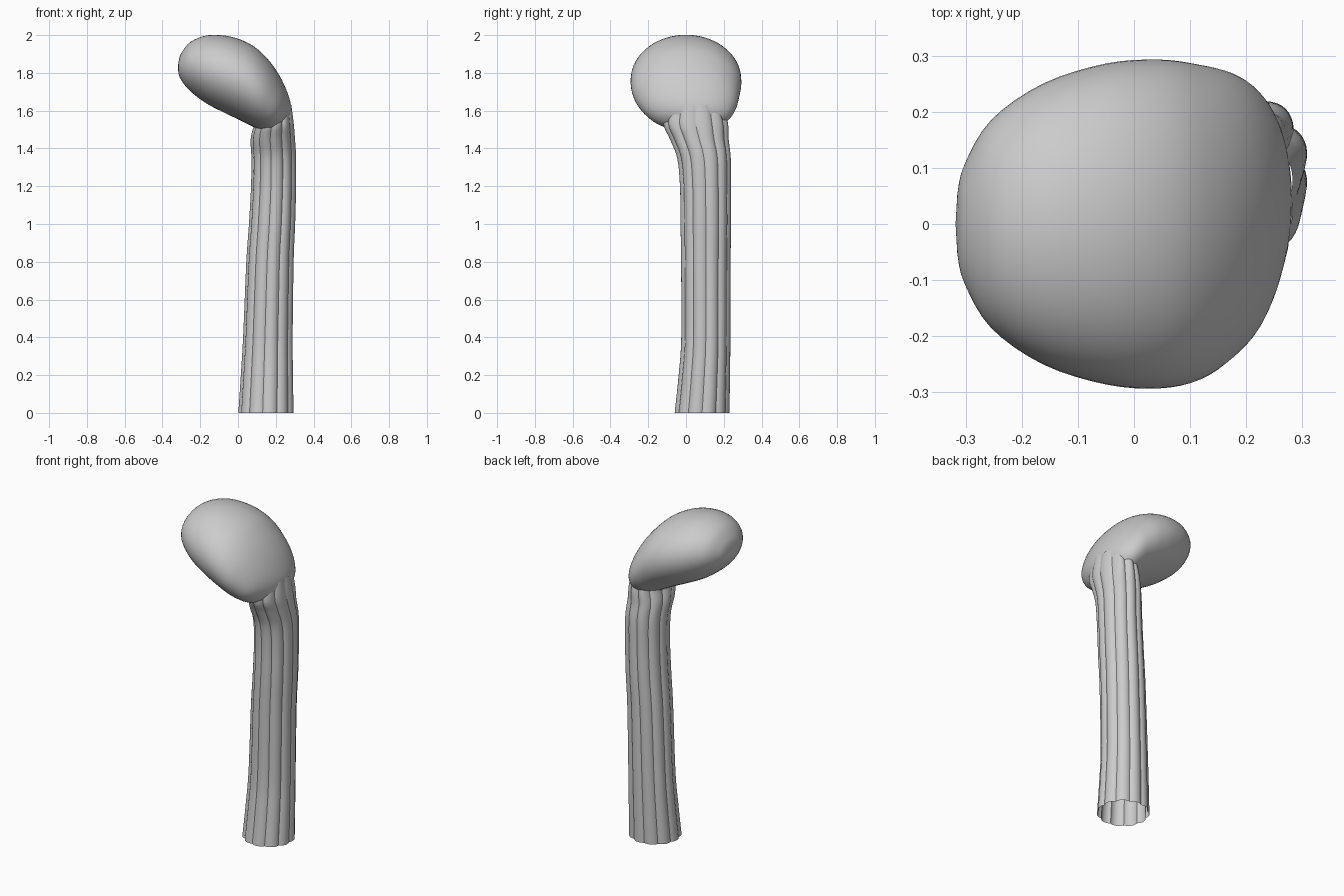
import bpy, bmesh, math
from mathutils import Vector

if "Cube" in bpy.data.objects:
    bpy.data.objects.remove(bpy.data.objects["Cube"])


def spline(rows, steps):
    """Catmull-Rom through rows of numbers."""
    out = []
    n = len(rows)
    for i in range(n - 1):
        p0, p1, p2, p3 = (Vector(rows[min(max(k, 0), n - 1)]) for k in (i - 1, i, i + 1, i + 2))
        for s in range(steps):
            t = s / steps
            out.append(0.5 * (2 * p1 + (p2 - p0) * t + (2 * p0 - 5 * p1 + 4 * p2 - p3) * t * t
                              + (3 * p1 - p0 - 3 * p2 + p3) * t ** 3))
    out.append(Vector(rows[-1]))
    return out


def loft(name, rings, start=None, end=None, angle=40):
    """Skin closed rings; optional pole points close the ends."""
    bm = bmesh.new()
    loops = [[bm.verts.new(p) for p in ring] for ring in rings]
    n = len(loops[0])
    for a, b in zip(loops, loops[1:]):
        for i in range(n):
            j = (i + 1) % n
            bm.faces.new((a[i], a[j], b[j], b[i]))
    for pole, ring in ((start, loops[0]), (end, loops[-1])):
        if pole:
            v = bm.verts.new(pole)
            for i in range(n):
                bm.faces.new((v, ring[i], ring[(i + 1) % n]))
    bmesh.ops.recalc_face_normals(bm, faces=bm.faces)
    mesh = bpy.data.meshes.new(name)
    bm.to_mesh(mesh)
    bm.free()
    obj = bpy.data.objects.new(name, mesh)
    bpy.context.collection.objects.link(obj)
    bpy.ops.object.select_all(action='DESELECT')
    obj.select_set(True)
    bpy.context.view_layer.objects.active = obj
    bpy.ops.object.shade_smooth_by_angle(angle=math.radians(angle))
    return obj


# Drooping egg-shaped head: upper x, z, lower x, z, half width, centre y
head_rows = [
    (-0.313, 1.868, -0.316, 1.803, 0.055, 0.0),
    (-0.300, 1.905, -0.305, 1.770, 0.105, 0.0),
    (-0.250, 1.965, -0.260, 1.710, 0.185, 0.0),
    (-0.155, 2.000, -0.170, 1.640, 0.250, 0.0),
    (-0.030, 1.990, -0.070, 1.588, 0.286, 0.0),
    (0.080, 1.943, 0.010, 1.550, 0.293, 0.0),
    (0.160, 1.870, 0.070, 1.520, 0.281, 0.003),
    (0.220, 1.785, 0.120, 1.497, 0.255, 0.015),
    (0.260, 1.700, 0.155, 1.490, 0.220, 0.025),
    (0.280, 1.630, 0.185, 1.490, 0.165, 0.040),
    (0.280, 1.570, 0.215, 1.500, 0.085, 0.050),
]
N = 64
head_rings = []
for ux, uz, lx, lz, hw, yc in spline(head_rows, 4):
    mid, half = Vector(((ux + lx) / 2, yc, (uz + lz) / 2)), Vector(((ux - lx) / 2, 0, (uz - lz) / 2))
    head_rings.append([mid + half * math.cos(2 * math.pi * i / N)
                       + Vector((0, hw * math.sin(2 * math.pi * i / N), 0)) for i in range(N)])
loft("head", head_rings, (-0.318, 0, 1.835), (0.25, 0.05, 1.53))

# Hollow fluted stem, open at the foot: z, centre x, centre y, radius x, radius y
stem_rows = [
    (0.00, 0.150, 0.085, 0.148, 0.146),
    (0.20, 0.155, 0.097, 0.140, 0.137),
    (0.40, 0.160, 0.105, 0.133, 0.131),
    (0.80, 0.171, 0.105, 0.127, 0.132),
    (1.00, 0.182, 0.105, 0.124, 0.135),
    (1.20, 0.190, 0.103, 0.121, 0.136),
    (1.35, 0.191, 0.095, 0.120, 0.143),
    (1.45, 0.186, 0.070, 0.119, 0.157),
    (1.53, 0.192, 0.052, 0.106, 0.172),
    (1.63, 0.195, 0.050, 0.090, 0.150),
]
LOBES, PER = 11, 8
stem_rings = []
for z, cx, cy, rx, ry in spline(stem_rows, 5):
    ring = []
    for i in range(LOBES * PER):
        a = 2 * math.pi * i / (LOBES * PER)
        # rounded lobes divided by sharp creases
        k = 0.92 + 0.08 * math.sin(math.pi * (i % PER) / PER) ** 0.8
        ring.append(Vector((cx + rx * k * math.cos(a), cy + ry * k * math.sin(a), z)))
    stem_rings.append(ring)
loft("stem", stem_rings, angle=30)
